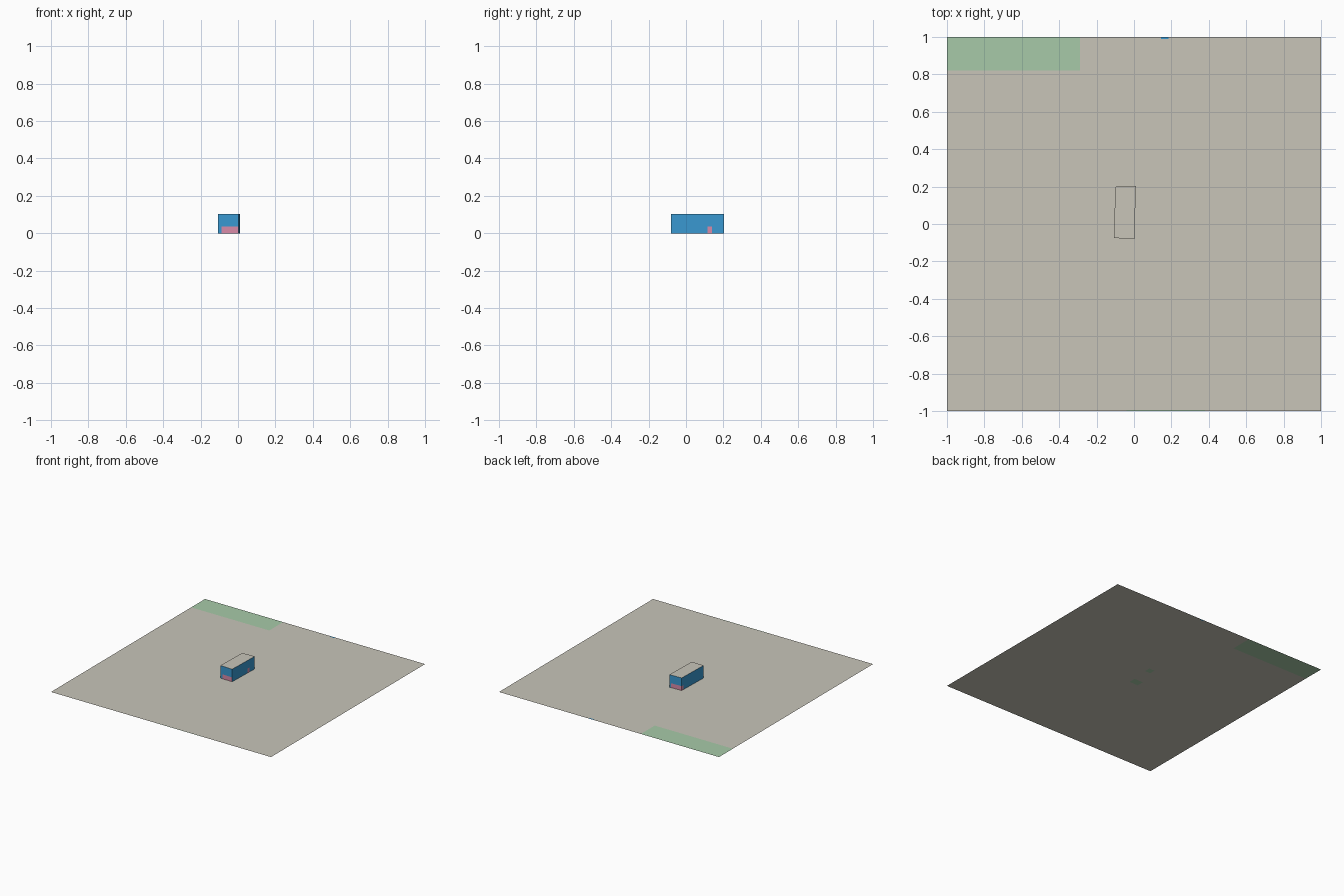
import bpy, bmesh

if "Cube" in bpy.data.objects:
    bpy.data.objects.remove(bpy.data.objects["Cube"])


def srgb(r, g, b):
    f = lambda c: c / 12.92 if c <= 0.04045 else ((c + 0.055) / 1.055) ** 2.4
    return (f(r / 255), f(g / 255), f(b / 255), 1)


def material(name, rgb):
    m = bpy.data.materials.new(name)
    m.diffuse_color = srgb(*rgb)
    m.use_nodes = True
    m.node_tree.nodes["Principled BSDF"].inputs["Base Color"].default_value = m.diffuse_color
    return m


stone = material("warm_grey", (200, 197, 185))
grass = material("pale_green", (167, 202, 169))
blue = material("wall_blue", (57, 152, 208))
pink = material("shopfront_pink", (216, 138, 168))
MATS = [stone, grass, blue, pink]


def finish(name, bm):
    me = bpy.data.meshes.new(name)
    bm.to_mesh(me)
    bm.free()
    for m in MATS:
        me.materials.append(m)
    ob = bpy.data.objects.new(name, me)
    bpy.context.collection.objects.link(ob)
    return ob


# Ground sheet: cut into cells, each coloured by the patch that covers it
patches = [  # x0, x1, y0, y1, material
    (-1, -0.29, 0.82, 1, 1),          # lawn in the back left corner
    (-0.04, 0.38, -1, -0.994, 1),     # sliver of lawn at the front edge
    (0.145, 0.185, 0.988, 1, 2),      # blue trace at the back edge
    (-0.095, -0.015, -0.07, -0.01, 1),  # green floors inside the building
    (-0.05, 0.0, 0.13, 0.18, 1),
]
xs = sorted({-1, 1, *[v for p in patches for v in p[:2]]})
ys = sorted({-1, 1, *[v for p in patches for v in p[2:4]]})
bm = bmesh.new()
grid = [[bm.verts.new((x, y, 0)) for y in ys] for x in xs]
for i in range(len(xs) - 1):
    for j in range(len(ys) - 1):
        f = bm.faces.new((grid[i][j], grid[i + 1][j], grid[i + 1][j + 1], grid[i][j + 1]))
        cx, cy = (xs[i] + xs[i + 1]) / 2, (ys[j] + ys[j + 1]) / 2
        for x0, x1, y0, y1, m in patches:
            if x0 < cx < x1 and y0 < cy < y1:
                f.material_index = m
finish("ground", bm)

# Building: footprint corners, counter-clockwise from front left
H, SHOP = 0.103, 0.036
corners = [(-0.107, -0.075), (0.002, -0.08), (0.01, 0.203), (-0.1, 0.199)]
# pink stretch of each wall's ground floor, as fractions along the wall
shops = [(0.17, 1.0), (0.69, 0.77), (0.15, 1.0), (0.0, 0.08)]

bm = bmesh.new()
for k, (u0, u1) in enumerate(shops):
    (ax, ay), (bx, by) = corners[k], corners[(k + 1) % 4]
    us = sorted({0.0, u0, u1, 1.0})
    for a, b in zip(us, us[1:]):
        for z0, z1 in ((0, SHOP), (SHOP, H)):
            f = bm.faces.new([bm.verts.new((ax + (bx - ax) * u, ay + (by - ay) * u, z))
                              for u, z in ((a, z0), (b, z0), (b, z1), (a, z1))])
            f.material_index = 3 if z0 == 0 and u0 <= a < u1 else 2
bmesh.ops.remove_doubles(bm, verts=bm.verts, dist=1e-5)
finish("building_walls", bm)

# Flat roof
bm = bmesh.new()
bm.faces.new([bm.verts.new((x, y, H)) for x, y in corners])
finish("building_roof", bm)
